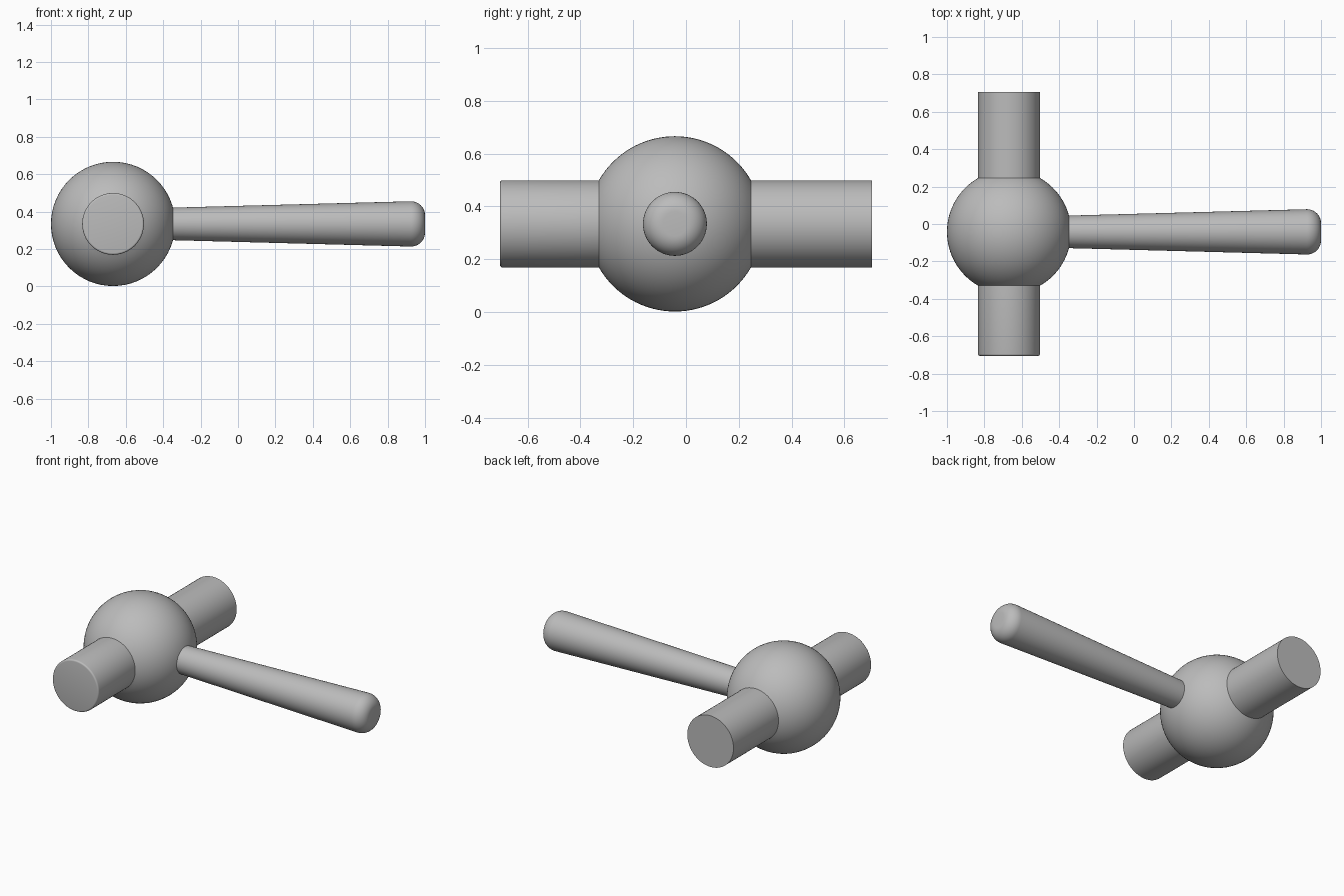
import bpy
import bmesh
from math import sin, cos, asin, pi, radians
from mathutils import Matrix, Vector

cube = bpy.data.objects.get("Cube")
if cube:
    bpy.data.objects.remove(cube, do_unlink=True)

CENTRE = Vector((-0.668, -0.042, 0.334))   # middle of the ball
BALL_R = 0.332
BAR_R = 0.165
BAR_END = 0.705

steel = bpy.data.materials.new("plain grey")
steel.use_nodes = True
grey = (0.5, 0.5, 0.5, 1)
steel.diffuse_color = grey
steel.node_tree.nodes["Principled BSDF"].inputs["Base Color"].default_value = grey


def arc(along, radius, size, start, end, steps):
    """Profile points (radius, distance) on a circular arc."""
    angles = [start + (end - start) * i / steps for i in range(steps + 1)]
    return [(radius + size * cos(a), along + size * sin(a)) for a in angles]


def lathe(name, profile, rotation, segments=64):
    """Spin a (radius, distance) profile about z, then turn and place it."""
    bm = bmesh.new()
    verts = [bm.verts.new((r, 0, d)) for r, d in profile]
    edges = [bm.edges.new(pair) for pair in zip(verts, verts[1:])]
    bmesh.ops.spin(bm, geom=verts + edges, cent=(0, 0, 0), axis=(0, 0, 1),
                   angle=2 * pi, steps=segments, use_duplicate=False)
    bmesh.ops.remove_doubles(bm, verts=bm.verts, dist=0.0001)
    bmesh.ops.recalc_face_normals(bm, faces=bm.faces)
    bmesh.ops.transform(bm, matrix=Matrix.Translation(CENTRE) @ rotation, verts=bm.verts)
    mesh = bpy.data.meshes.new(name)
    bm.to_mesh(mesh)
    bm.free()
    mesh.materials.append(steel)
    obj = bpy.data.objects.new(name, mesh)
    bpy.context.collection.objects.link(obj)
    bpy.ops.object.select_all(action="DESELECT")
    obj.select_set(True)
    bpy.context.view_layer.objects.active = obj
    bpy.ops.object.shade_smooth_by_angle(angle=radians(30))
    return obj


# Head: crossbar and ball in one turning, front end slightly rounded, back end square
front = -BAR_END - CENTRE.y
back = BAR_END - CENTRE.y
ROUND = 0.01
seam = asin((BALL_R ** 2 - BAR_R ** 2) ** 0.5 / BALL_R)
head = [(0, front)]
head += arc(front + ROUND, BAR_R - ROUND, ROUND, -pi / 2, 0, 4)
head += arc(0, 0, BALL_R, -seam, seam, 32)
head += [(BAR_R, back), (0, back)]
lathe("head", head, Matrix.Rotation(-pi / 2, 4, "X"))

# Handle: widens outward from inside the ball to a rounded tip
TIP = 1 - CENTRE.x
TIP_ROUND = 0.075
handle = [(0, 0.28), (0.086, 0.28)]
handle += arc(TIP - TIP_ROUND, 0.121 - TIP_ROUND, TIP_ROUND, 0, pi / 2, 10)
handle += [(0, TIP)]
lathe("handle", handle, Matrix.Rotation(pi / 2, 4, "Y"))
